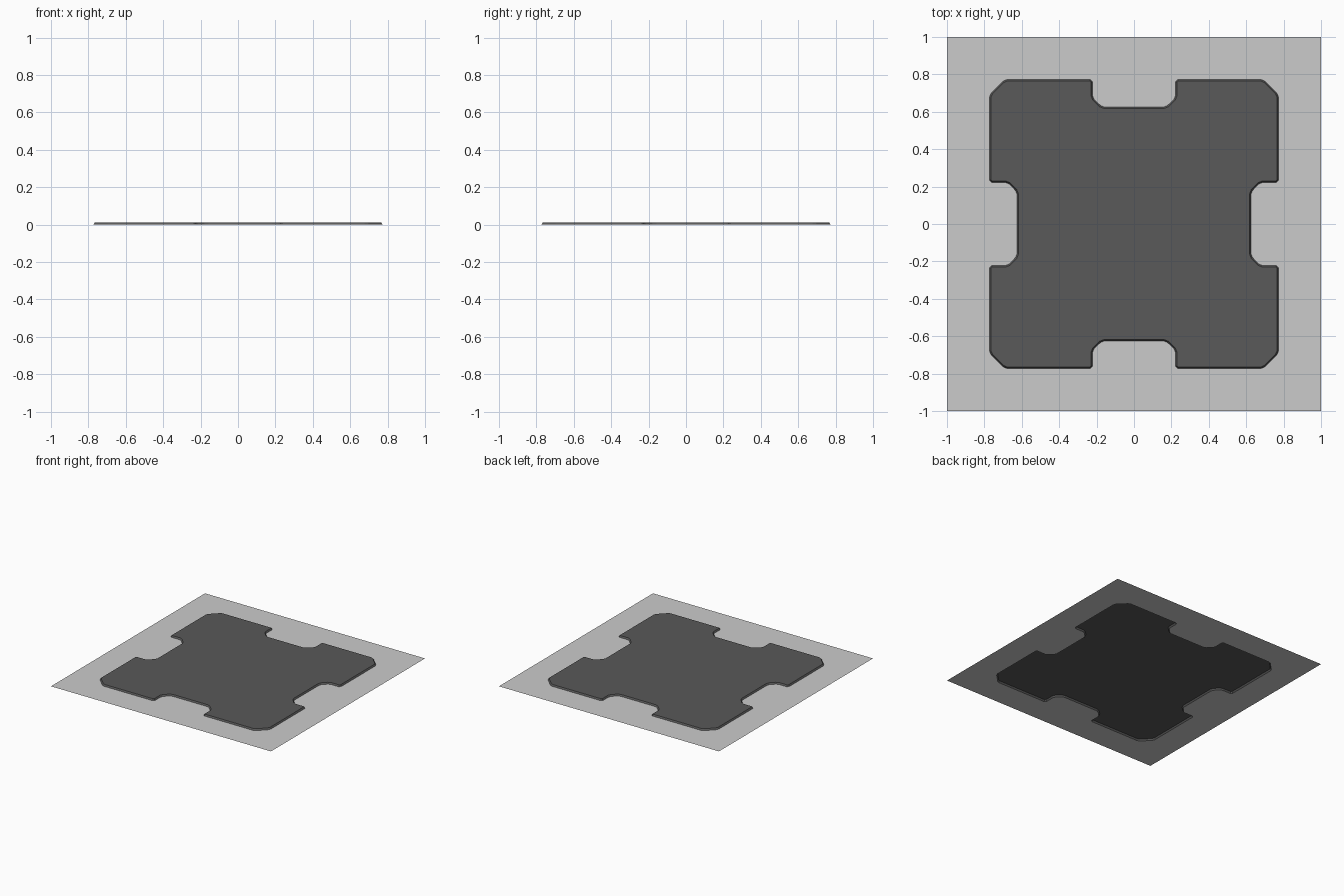
import bpy, bmesh, math
from mathutils import Vector, Matrix

if "Cube" in bpy.data.objects:
    bpy.data.objects.remove(bpy.data.objects["Cube"])

HEIGHT = 0.012   # how far the plate rises
SLOPE = 0.008    # inward lean of the plate rim
CUT = 0.012      # small clip on every outline corner


def outline():
    # one quarter of the notched outline, turned four times
    half = [Vector(p) for p in ((0.17, 0.625), (0.222, 0.675), (0.222, 0.773), (0.69, 0.773))]
    quarter = half + [Vector((p.y, p.x)) for p in reversed(half)]
    pts = []
    for i in range(4):
        turn = Matrix.Rotation(-i * math.pi / 2, 2)
        pts += [turn @ p for p in quarter]
    pts.reverse()  # counter-clockwise
    clipped = []
    for i, p in enumerate(pts):
        for q in (pts[i - 1], pts[(i + 1) % len(pts)]):
            clipped.append(p + (q - p).normalized() * CUT)
    return clipped


def inset(pts, d):
    result = []
    for i, p in enumerate(pts):
        a = (p - pts[i - 1]).normalized()
        b = (pts[(i + 1) % len(pts)] - p).normalized()
        na, nb = Vector((-a.y, a.x)), Vector((-b.y, b.x))
        result.append(p + (na + nb) * d / (1 + na.dot(nb)))
    return result


def ring(bm, pts, z):
    return [bm.verts.new((p.x, p.y, z)) for p in pts]


def loop_edges(bm, vs):
    return [bm.edges.new((vs[i - 1], vs[i])) for i in range(len(vs))]


def finish(bm, name, grey=None):
    mesh = bpy.data.meshes.new(name)
    bm.to_mesh(mesh)
    bm.free()
    obj = bpy.data.objects.new(name, mesh)
    bpy.context.collection.objects.link(obj)
    if grey is not None:
        mat = bpy.data.materials.new(name + "_dark")
        mat.diffuse_color = (grey, grey, grey, 1)
        mat.use_nodes = True
        mat.node_tree.nodes["Principled BSDF"].inputs["Base Color"].default_value = mat.diffuse_color
        mesh.materials.append(mat)
    return obj


base = outline()

# flat square border with the notched opening
bm = bmesh.new()
square = [Vector(p) for p in ((-1, -1), (1, -1), (1, 1), (-1, 1))]
edges = loop_edges(bm, ring(bm, square, 0)) + loop_edges(bm, ring(bm, base, 0))
bmesh.ops.triangle_fill(bm, edges=edges, use_beauty=True, normal=(0, 0, 1))
for f in bm.faces:
    f.normal_update()
    if f.normal.z < 0:
        f.normal_flip()
finish(bm, "floor_border")

# raised dark plate with a sloping rim
bm = bmesh.new()
low = ring(bm, base, 0)
high = ring(bm, inset(base, SLOPE), HEIGHT)
for i in range(len(low)):
    bm.faces.new((low[i - 1], low[i], high[i], high[i - 1]))
bm.faces.new(high)
finish(bm, "raised_plate", 0.1)
